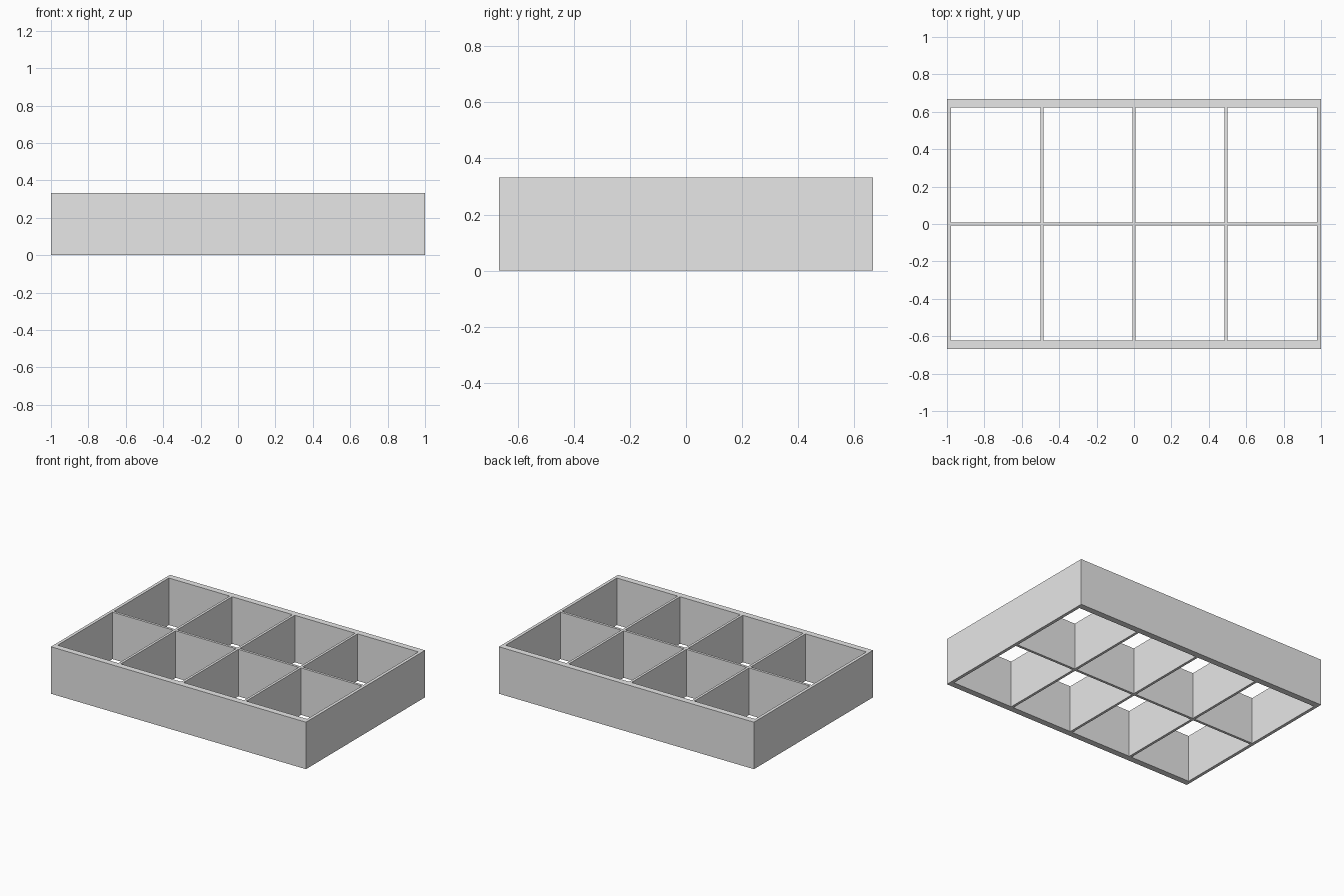
import bpy
import bmesh

cube = bpy.data.objects.get("Cube")
if cube:
    bpy.data.objects.remove(cube, do_unlink=True)

# Overall size and wall thicknesses
HALF_X, HALF_Y, HEIGHT = 1.0, 0.667, 0.333
LONG_WALL, SIDE_WALL, DIVIDER = 0.044, 0.022, 0.018
INNER_X, INNER_Y = HALF_X - SIDE_WALL, HALF_Y - LONG_WALL
HALF_D = DIVIDER / 2

grey = bpy.data.materials.new("plain grey")
grey.use_nodes = True
colour = (0.8, 0.8, 0.8, 1)
grey.diffuse_color = colour
grey.node_tree.nodes["Principled BSDF"].inputs["Base Color"].default_value = colour


def panel(name, x0, x1, y0, y1):
    """Upright full-height board filling the given footprint."""
    bm = bmesh.new()
    bmesh.ops.create_cube(bm, size=1)
    bmesh.ops.scale(bm, vec=(x1 - x0, y1 - y0, HEIGHT), verts=bm.verts)
    mesh = bpy.data.meshes.new(name)
    bm.to_mesh(mesh)
    bm.free()
    mesh.materials.append(grey)
    obj = bpy.data.objects.new(name, mesh)
    obj.location = ((x0 + x1) / 2, (y0 + y1) / 2, HEIGHT / 2)
    bpy.context.collection.objects.link(obj)


# Outer frame, open at top and bottom
panel("front_wall", -HALF_X, HALF_X, -HALF_Y, -INNER_Y)
panel("back_wall", -HALF_X, HALF_X, INNER_Y, HALF_Y)
panel("right_wall", -HALF_X, -INNER_X, -INNER_Y, INNER_Y)
panel("left_wall", INNER_X, HALF_X, -INNER_Y, INNER_Y)

# Lengthwise divider
panel("long_divider", -INNER_X, INNER_X, -HALF_D, HALF_D)

# Cross dividers, butted against the long one on both sides
for label, x in (("right", -0.492), ("middle", 0), ("left", 0.492)):
    panel(f"{label}_front_divider", x - HALF_D, x + HALF_D, -INNER_Y, -HALF_D)
    panel(f"{label}_back_divider", x - HALF_D, x + HALF_D, HALF_D, INNER_Y)
